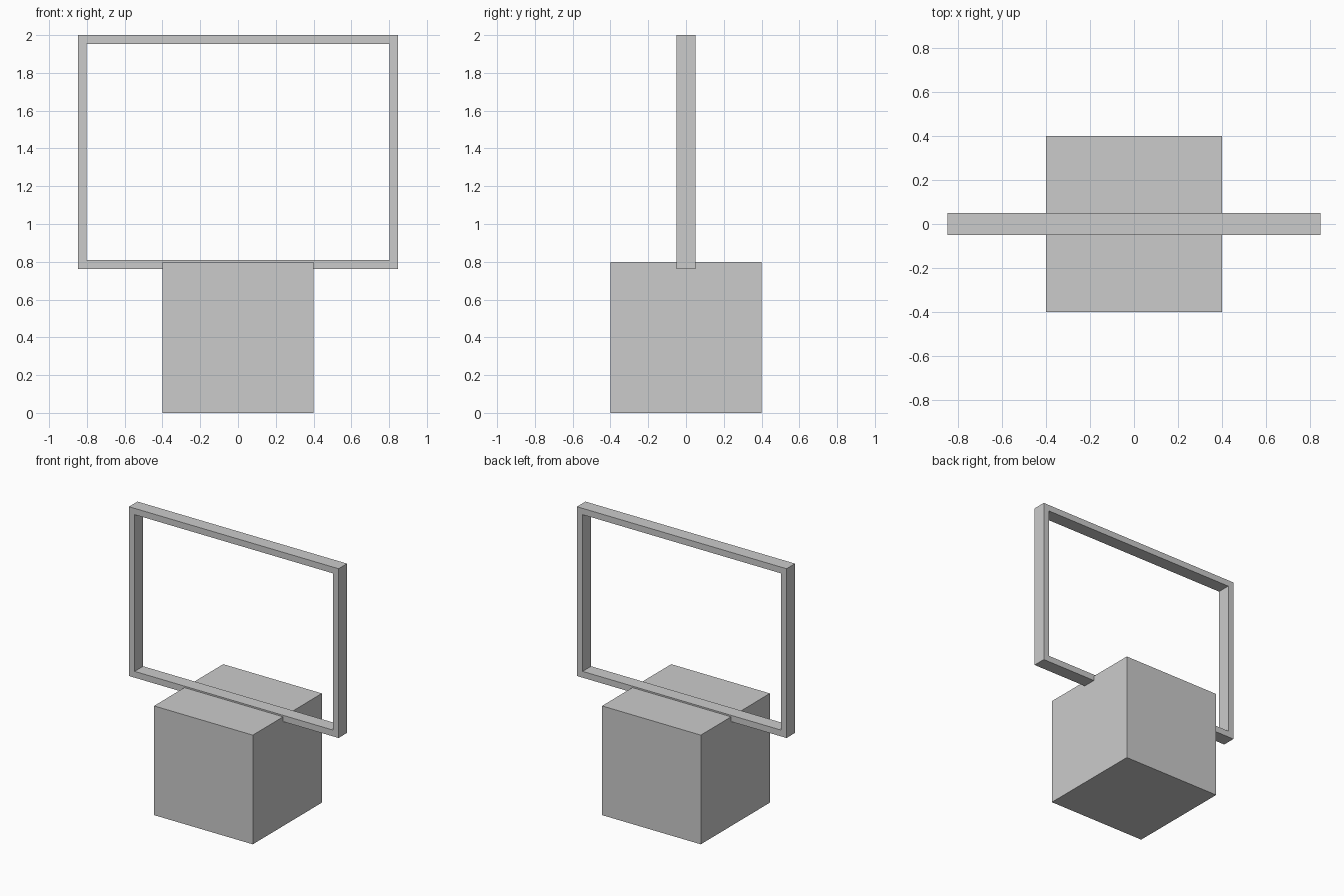
import bpy, bmesh

if "Cube" in bpy.data.objects:
    bpy.data.objects.remove(bpy.data.objects["Cube"])


def new_object(name, bm):
    bmesh.ops.recalc_face_normals(bm, faces=bm.faces)
    mesh = bpy.data.meshes.new(name)
    bm.to_mesh(mesh)
    bm.free()
    obj = bpy.data.objects.new(name, mesh)
    bpy.context.collection.objects.link(obj)
    return obj


def rect(bm, half_x, z0, z1, y):
    corners = ((-half_x, z0), (half_x, z0), (half_x, z1), (-half_x, z1))
    return [bm.verts.new((x, y, z)) for x, z in corners]


# Cube base
SIZE = 0.798
bm = bmesh.new()
bmesh.ops.create_cube(bm, size=SIZE)
bmesh.ops.translate(bm, vec=(0, 0, SIZE / 2), verts=bm.verts)
new_object("base_block", bm)

# Rectangular open frame, sunk into the top of the base
HALF_DEPTH, BAR = 0.049, 0.046
HALF_X, Z0, Z1 = 0.847, 0.763, 2.0
bm = bmesh.new()
loops = [
    rect(bm, HALF_X, Z0, Z1, -HALF_DEPTH),
    rect(bm, HALF_X, Z0, Z1, HALF_DEPTH),
    rect(bm, HALF_X - BAR, Z0 + BAR, Z1 - BAR, HALF_DEPTH),
    rect(bm, HALF_X - BAR, Z0 + BAR, Z1 - BAR, -HALF_DEPTH),
]
for a, b in zip(loops, loops[1:] + loops[:1]):
    for i in range(4):
        j = (i + 1) % 4
        bm.faces.new((a[i], a[j], b[j], b[i]))
new_object("open_frame", bm)
